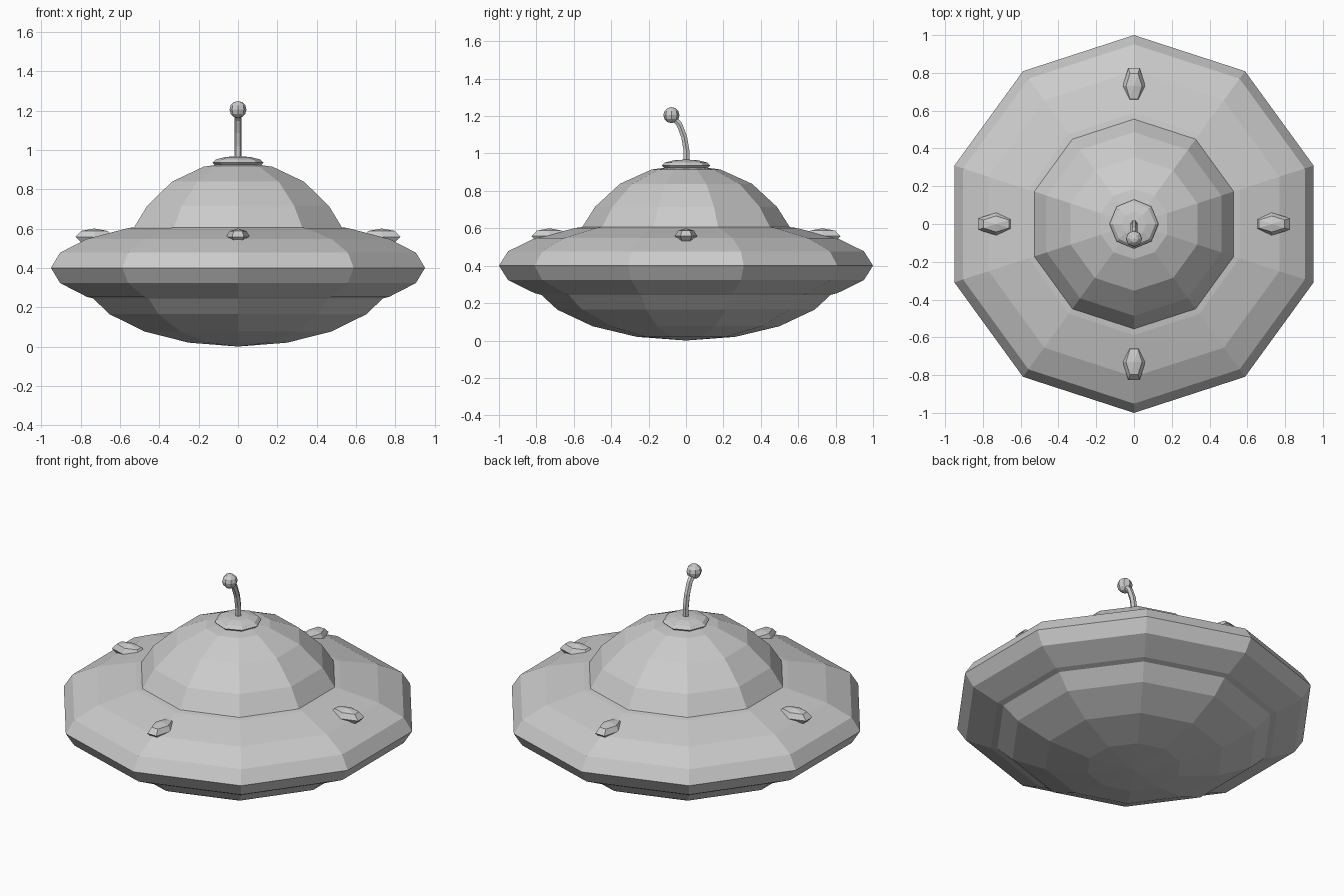
import bpy, bmesh
from math import sin, cos, pi, radians
from mathutils import Vector

if "Cube" in bpy.data.objects:
    bpy.data.objects.remove(bpy.data.objects["Cube"])


def lathe(name, profile, sides, loc=(0, 0, 0), scale=(1, 1, 1), turn=0):
    """Flat-shaded solid turned about z from (radius, height) points, a corner on +y."""
    bm = bmesh.new()
    rings = []
    for r, z in profile:
        if r < 1e-5:
            rings.append([bm.verts.new((0, 0, z * scale[2]))])
        else:
            angles = [pi / 2 + 2 * pi * k / sides for k in range(sides)]
            rings.append([bm.verts.new((r * cos(a) * scale[0], r * sin(a) * scale[1], z * scale[2]))
                          for a in angles])
    for a, b in zip(rings, rings[1:]):
        for k in range(sides):
            n = (k + 1) % sides
            quad = [a[k % len(a)], a[n % len(a)], b[n % len(b)], b[k % len(b)]]
            bm.faces.new(list(dict.fromkeys(quad)))
    bmesh.ops.recalc_face_normals(bm, faces=bm.faces)
    mesh = bpy.data.meshes.new(name)
    bm.to_mesh(mesh)
    bm.free()
    obj = bpy.data.objects.new(name, mesh)
    obj.location = loc
    obj.rotation_euler.z = turn
    bpy.context.collection.objects.link(obj)
    return obj


def arc(steps, start=-90, end=90):
    """Unit circle profile between two latitudes."""
    lats = [radians(start + (end - start) * i / steps) for i in range(steps + 1)]
    return [(cos(t), sin(t)) for t in lats]


# Hull: flattened saucer with a deeper bowl below
lathe("saucer_disc", arc(10), 10, (0, 0, 0.4), (1, 1, 0.25))
lathe("lower_bowl", arc(5, -90, 0), 10, (0, 0, 0.4), (0.85, 0.85, 0.4))

# Dome
lathe("dome", [(0.572, 0.58), (0.486, 0.715), (0.353, 0.838), (0.185, 0.914), (0, 0.94)], 10)

# Cap on top of the dome
lathe("dome_cap", arc(6), 8, (0, 0, 0.935), (0.13, 0.13, 0.033))

# Bent antenna and its ball
path = [(0.003, 0.94), (0.002, 1.02), (-0.01, 1.09), (-0.035, 1.155), (-0.078, 1.205)]
curve = bpy.data.curves.new("antenna_stem", 'CURVE')
curve.dimensions = '3D'
curve.bevel_depth = 0.018
curve.bevel_resolution = 1
spline = curve.splines.new('POLY')
spline.points.add(len(path) - 1)
for p, (y, z) in zip(spline.points, path):
    p.co = (0, y, z, 1)
spline.use_smooth = False
bpy.context.collection.objects.link(bpy.data.objects.new("antenna_stem", curve))
lathe("antenna_ball", arc(6), 8, (0, -0.078, 1.205), (0.043, 0.043, 0.043))

# Four lamps around the disc
for i, side in enumerate(("right", "back", "left", "front")):
    a = i * pi / 2
    lathe(side + "_lamp", arc(4), 6, (0.73 * cos(a), 0.73 * sin(a), 0.558), (0.11, 0.06, 0.042), a)
